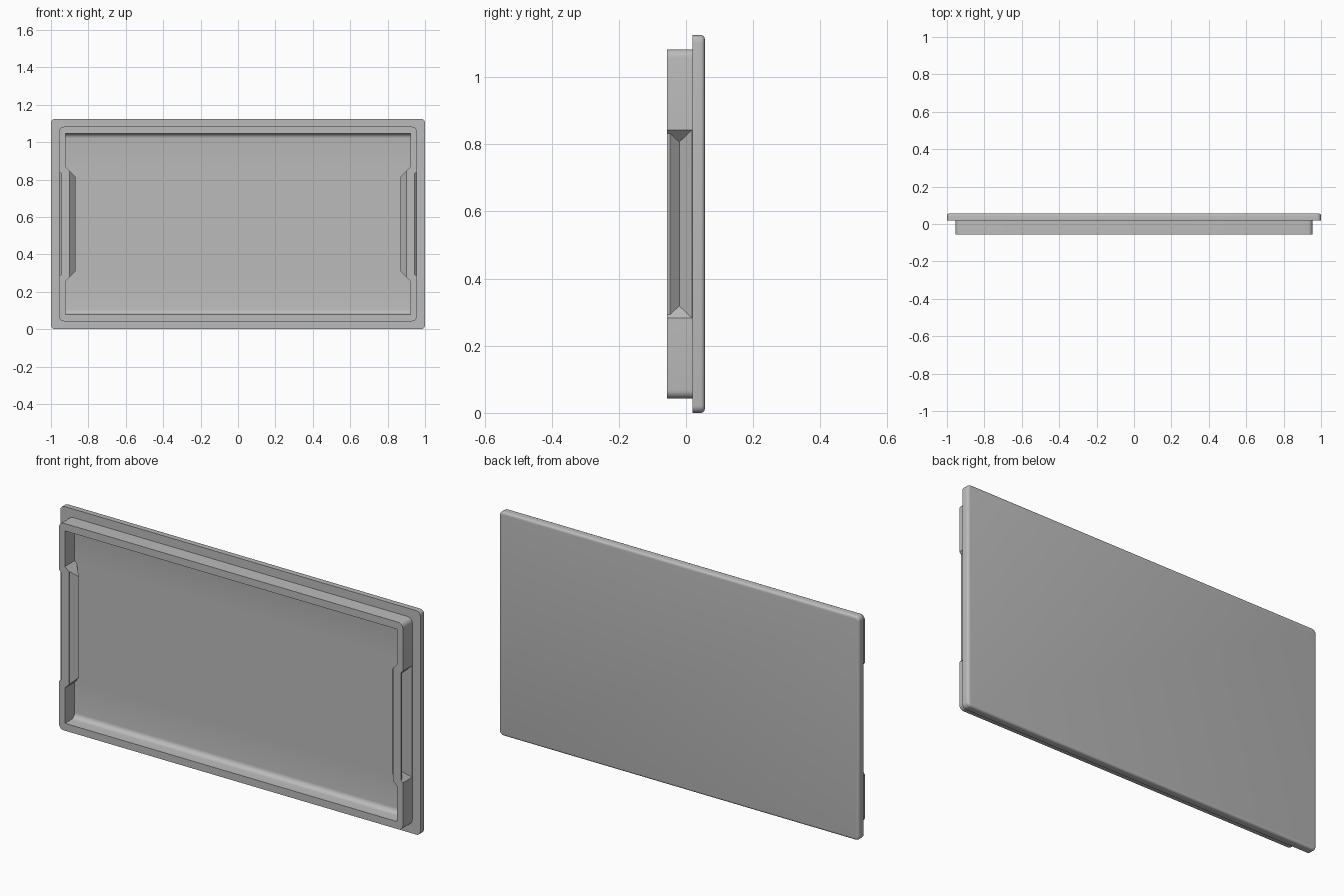
import bpy
import bmesh
from mathutils import Vector

cube = bpy.data.objects.get("Cube")
if cube:
    bpy.data.objects.remove(cube, do_unlink=True)

MID_Z = 0.5625
FRONT, STEP, BACK = -0.056, 0.019, 0.056

grey = bpy.data.materials.new("moulded grey")
grey.use_nodes = True
colour = (0.5, 0.5, 0.5, 1)
grey.diffuse_color = colour
grey.node_tree.nodes["Principled BSDF"].inputs["Base Color"].default_value = colour


def make_object(name, bm):
    bmesh.ops.recalc_face_normals(bm, faces=bm.faces)
    mesh = bpy.data.meshes.new(name)
    bm.to_mesh(mesh)
    bm.free()
    mesh.materials.append(grey)
    obj = bpy.data.objects.new(name, mesh)
    bpy.context.collection.objects.link(obj)
    return obj


def round_edges(bm, rule, radius, segments=5):
    """Bevel every edge whose two end points satisfy the rule."""
    edges = [e for e in bm.edges if rule(e.verts[0].co, e.verts[1].co)]
    bmesh.ops.bevel(bm, geom=edges, offset=radius, segments=segments,
                    profile=0.5, affect='EDGES')


def slab(half_x, half_z, y0, y1):
    bm = bmesh.new()
    bmesh.ops.create_cube(bm, size=1)
    for v in bm.verts:
        v.co = Vector((v.co.x * 2 * half_x, y1 if v.co.y > 0 else y0,
                       MID_Z + v.co.z * 2 * half_z))
    return bm


def along_y(a, b):
    return abs(a.y - b.y) > 0.01


def mitred_bar(name, section, half_length, ref_x, side):
    """Upright bar with 45 degree ends, longer towards the outside."""
    bm = bmesh.new()
    ends = []
    for s in (-1, 1):
        ends.append([bm.verts.new((side * x, y, MID_Z + s * (half_length + x - ref_x)))
                     for x, y in section])
    bm.faces.new(ends[0])
    bm.faces.new(ends[1])
    n = len(section)
    for i in range(n):
        j = (i + 1) % n
        bm.faces.new((ends[0][i], ends[0][j], ends[1][j], ends[1][i]))
    return make_object(name, bm)


def combine(target, tool, operation):
    mod = target.modifiers.new(operation, 'BOOLEAN')
    mod.operation = operation
    mod.solver = 'EXACT'
    mod.object = tool
    bpy.context.view_layer.objects.active = target
    bpy.ops.object.modifier_apply(modifier=mod.name)
    bpy.data.objects.remove(tool, do_unlink=True)


# Back plate with rounded corners and a softened back edge
bm = slab(1.0, MID_Z, STEP, BACK)
round_edges(bm, along_y, 0.022)
round_edges(bm, lambda a, b: min(a.y, b.y) > BACK - 0.001, 0.012, 4)
tray = make_object("tray_lid", bm)

# Raised rim block, sunk into the plate
bm = slab(0.955, 0.52, FRONT, STEP + 0.015)
round_edges(bm, along_y, 0.025)
combine(tray, make_object("rim_block", bm), 'UNION')

# Cavity, filleted along the top and bottom of its floor
FLOOR = STEP + 0.002
bm = slab(0.922, 0.483, -0.08, FLOOR)
round_edges(bm, lambda a, b: abs(a.x - b.x) > 1 and a.y > 0, 0.025)
cavity = make_object("cavity_cutter", bm)

# Inward bulges of the side walls, left out of the cavity
bulge = [(0.92, 0.03), (0.87, -0.02), (0.90, -0.05),
         (0.90, -0.10), (0.94, -0.10), (0.94, 0.03)]
for side in (-1, 1):
    combine(cavity, mitred_bar("bulge", bulge, 0.303, 0.92, side), 'DIFFERENCE')
combine(tray, cavity, 'DIFFERENCE')

# V-shaped finger grooves on the outside of the side walls
groove = [(0.955, 0.018), (0.919, -0.020), (0.944, -0.047),
          (0.944, -0.08), (0.98, -0.08), (0.98, 0.018)]
for side in (-1, 1):
    combine(tray, mitred_bar("groove", groove, 0.28, 0.955, side), 'DIFFERENCE')

# Smooth the fillets, keep the hard edges
bpy.ops.object.select_all(action='DESELECT')
tray.select_set(True)
bpy.context.view_layer.objects.active = tray
bpy.ops.object.shade_smooth_by_angle(angle=0.6)
